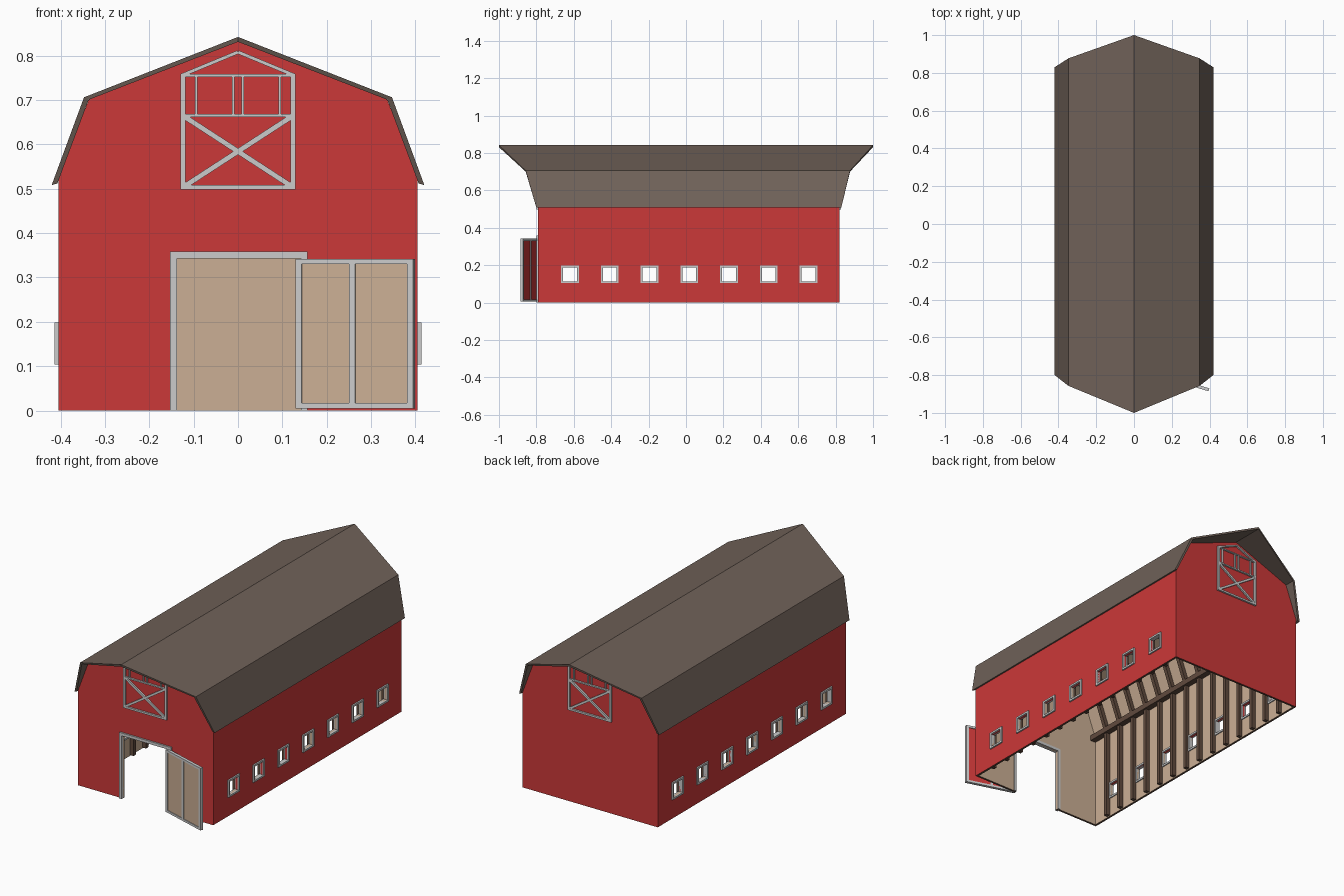
import bpy, bmesh, math
from mathutils import Vector

if "Cube" in bpy.data.objects:
    bpy.data.objects.remove(bpy.data.objects["Cube"])

X, Y, Z = Vector((1, 0, 0)), Vector((0, 1, 0)), Vector((0, 0, 1))


def material(name, rgb):
    m = bpy.data.materials.new(name)
    m.diffuse_color = (*rgb, 1)
    m.use_nodes = True
    m.node_tree.nodes["Principled BSDF"].inputs["Base Color"].default_value = m.diffuse_color
    return m


RED = material("red_paint", (0.6, 0.04, 0.04))
TAN = material("bare_wood", (0.6, 0.43, 0.3))
ROOF = material("roof_brown", (0.16, 0.12, 0.098))
BEAM = material("beam_brown", (0.12, 0.07, 0.048))


def finish(bm, name, mats=()):
    bmesh.ops.recalc_face_normals(bm, faces=bm.faces)
    me = bpy.data.meshes.new(name)
    bm.to_mesh(me)
    bm.free()
    for m in mats:
        me.materials.append(m)
    ob = bpy.data.objects.new(name, me)
    bpy.context.collection.objects.link(ob)
    return ob


def bar(bm, p, q, w, depth, axis=Y):
    """Straight bar from p to q, w wide, depth measured along axis."""
    p, q = Vector(p), Vector(q)
    n = (q - p).cross(axis).normalized() * w / 2
    a = axis * depth / 2
    ends = [[bm.verts.new(c + s) for s in (n + a, a - n, -n - a, n - a)] for c in (p, q)]
    loft(bm, ends[0], ends[1])


def loft(bm, a, b):
    """Closed solid between two equal rings of vertices."""
    bm.faces.new(a)
    bm.faces.new(b)
    for i in range(len(a)):
        j = (i + 1) % len(a)
        bm.faces.new((a[i], a[j], b[j], b[i]))


def prism(name, half, y0, y1):
    """Extrude a half profile mirrored across x = 0."""
    pts = half + [(-x, z) for x, z in reversed(half) if x > 0]
    bm = bmesh.new()
    loft(bm, *[[bm.verts.new((x, y, z)) for x, z in pts] for y in (y0, y1)])
    return finish(bm, name)


WIN_Y = [-0.62 + i * 0.2125 for i in range(7)]
WIN_Z = 0.151

# Barn shell: gambrel prism hollowed, with door and window openings
shell = prism("barn_walls", [(0.405, 0), (0.405, 0.52), (0.336, 0.701), (0, 0.832)], -0.79, 0.82)
cutters = [prism("inside", [(0.393, -0.1), (0.393, 0.515), (0.327, 0.69), (0, 0.818)], -0.778, 0.808)]
bm = bmesh.new()
bar(bm, (0.002, -0.79, -0.1), (0.002, -0.79, 0.343), 0.28, 0.1)
cutters.append(finish(bm, "door_hole"))
bm = bmesh.new()
for y in WIN_Y:
    bar(bm, (-0.6, y, WIN_Z), (0.6, y, WIN_Z), 0.074, 0.074)
cutters.append(finish(bm, "window_holes"))
bpy.context.view_layer.objects.active = shell
for c in cutters:
    mod = shell.modifiers.new("cut", 'BOOLEAN')
    mod.object, mod.operation, mod.solver = c, 'DIFFERENCE', 'EXACT'
    bpy.ops.object.modifier_apply(modifier=mod.name)
    bpy.data.objects.remove(c)
shell.data.materials.clear()
for m in (RED, TAN, BEAM):
    shell.data.materials.append(m)
for f in shell.data.polygons:
    c, n = f.center, f.normal
    inward = n.dot(Vector((c.x, c.y - 0.015, c.z - 0.3))) < 0
    f.material_index = 2 if c.z < 0.001 else int(inward)

# Roof: thin gambrel sheet with prow-shaped ends
outer = [(0.42, 0.508), (0.347, 0.706), (0, 0.842)]
inner = [(0.407, 0.512), (0.3365, 0.7005), (0, 0.831)]
front, back = (-0.80, -0.857, -1.0), (0.83, 0.877, 1.0)
bm = bmesh.new()
for s in (-1, 1):
    for i in (0, 1):
        rings = []
        for ys in (front, back):
            rings.append([bm.verts.new((s * p[k][0], ys[k], p[k][1]))
                          for p, k in ((outer, i), (outer, i + 1), (inner, i + 1), (inner, i))])
        loft(bm, *rings)
# weld the four slabs and drop the internal joints
bmesh.ops.remove_doubles(bm, verts=bm.verts, dist=1e-5)
hidden = [f for f in bm.faces if any(len(e.link_faces) > 2 for e in f.edges)
          and all(len(e.link_faces) > 2 for e in list(f.edges)[::2])]
bmesh.ops.delete(bm, geom=[f for f in hidden if f.calc_area() < 0.03
                           and abs(f.normal.y) < 0.5], context='FACES_ONLY')
finish(bm, "roof", [ROOF])

# Window frames
bm = bmesh.new()
for s in (-1, 1):
    x = s * 0.4
    for y in WIN_Y:
        for d in (-0.042, 0.042):
            bar(bm, (x, y + d, WIN_Z - 0.047), (x, y + d, WIN_Z + 0.047), 0.010, 0.026, X)
            bar(bm, (x, y - 0.037, WIN_Z + d), (x, y + 0.037, WIN_Z + d), 0.010, 0.026, X)
finish(bm, "window_frames")

# Hayloft trim on both gables
for name, y in (("front_loft_trim", -0.793), ("back_loft_trim", 0.823)):
    bm = bmesh.new()
    for z, w in ((0.503, 0.010), (0.665, 0.007), (0.755, 0.006)):
        bar(bm, (-0.125, y, z), (0.125, y, z), w, 0.014)
    for s in (-1, 1):
        bar(bm, (s * 0.124, y, 0.498), (s * 0.124, y, 0.757), 0.012, 0.014)
        bar(bm, (s * 0.128, y, 0.755), (0, y, 0.808), 0.008, 0.014)
        bar(bm, (s * 0.12, y, 0.506), (-s * 0.12, y, 0.662), 0.012, 0.012)
        for x in (0.011, 0.094):
            bar(bm, (s * x, y, 0.665), (s * x, y, 0.755), 0.006, 0.012)
    finish(bm, name)

# Doorway frame
bm = bmesh.new()
for x in (-0.1455, 0.1495):
    bar(bm, (x, -0.786, 0), (x, -0.786, 0.343), 0.015, 0.026)
bar(bm, (-0.153, -0.786, 0.3505), (0.157, -0.786, 0.3505), 0.015, 0.026)
finish(bm, "doorway_frame")

# Swung-open door: two-tone panel plus frame, hinged on the right
W, B, T = 0.277, 0.005, 0.342
bm = bmesh.new()
bar(bm, (W / 2, 0, B + 0.003), (W / 2, 0, T - 0.003), W - 0.006, 0.008)
panel = finish(bm, "door_panel", [RED, TAN])
for f in panel.data.polygons:
    f.material_index = int(f.normal.y < -0.5)
bm = bmesh.new()
for x in (0.007, W / 2 - 0.005, W - 0.007):
    bar(bm, (x, 0, B), (x, 0, T), 0.014, 0.016)
for z in (B + 0.006, T - 0.006):
    bar(bm, (0.014, 0, z), (W - 0.014, 0, z), 0.012, 0.016)
trim = finish(bm, "door_trim")
for ob in (panel, trim):
    ob.location = (0.132, -0.797, 0)
    ob.rotation_euler.z = math.radians(-17)

# Interior timber: studs, rafters and wall plates
bm = bmesh.new()
for s in (-1, 1):
    for i in range(14):
        y = WIN_Y[0] - 0.053 + i * 0.10625
        bar(bm, (s * 0.382, y, 0.005), (s * 0.382, y, 0.5), 0.022, 0.02)
        bar(bm, (s * 0.382, y, 0.51), (s * 0.318, y, 0.68), 0.022, 0.02)
        bar(bm, (s * 0.318, y, 0.68), (0, y, 0.806), 0.022, 0.02)
    bar(bm, (s * 0.377, -0.778, 0.505), (s * 0.377, 0.808, 0.505), 0.03, 0.032, X)
finish(bm, "timber_frame", [BEAM])
